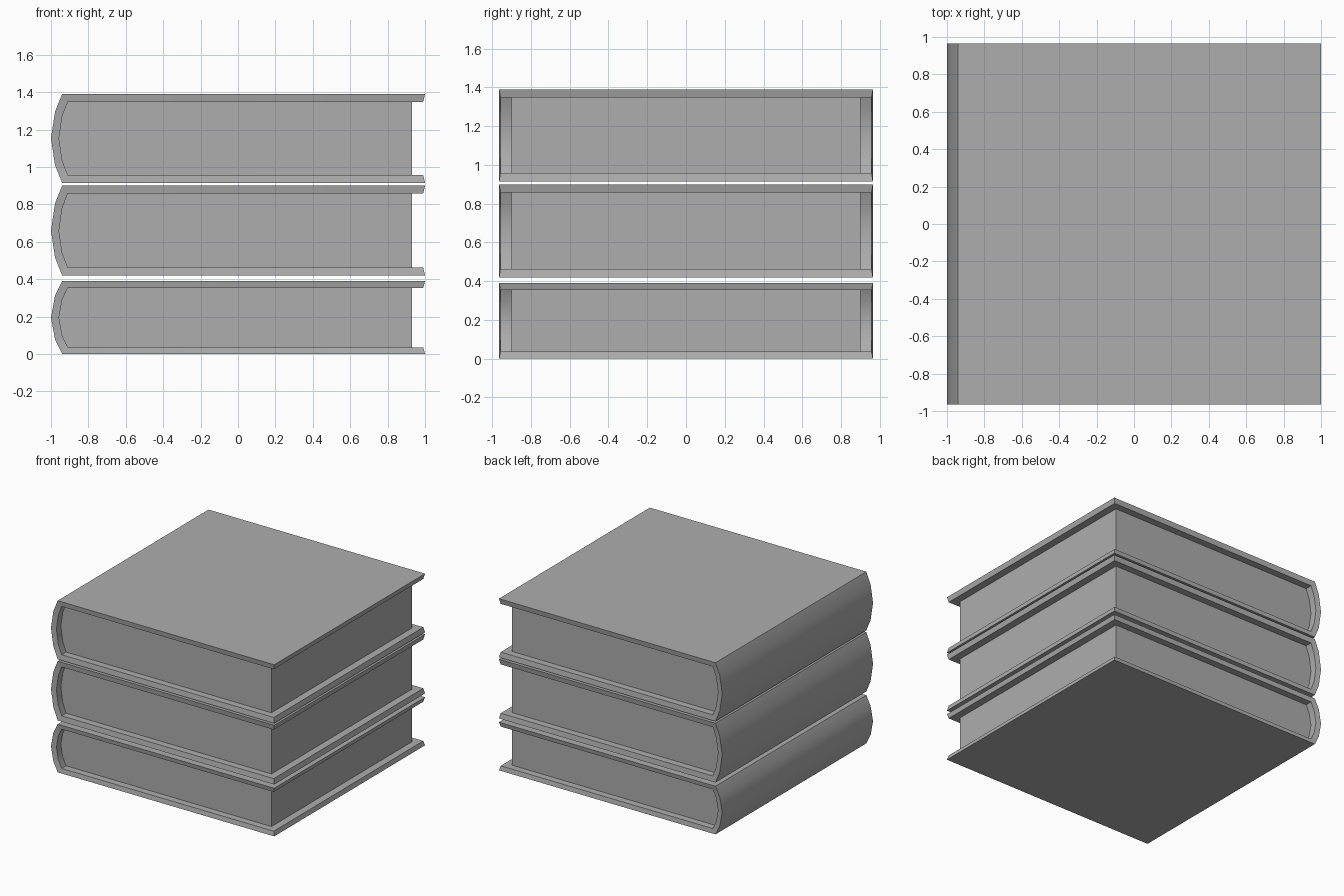
import bpy
import bmesh

cube = bpy.data.objects.get("Cube")
if cube:
    bpy.data.objects.remove(cube, do_unlink=True)

GREY = (0.42, 0.42, 0.42, 1.0)
grey = bpy.data.materials.new("plain grey")
grey.use_nodes = True
grey.diffuse_color = GREY
grey.node_tree.nodes["Principled BSDF"].inputs["Base Color"].default_value = GREY


def spine_profile(bottom, top, x_end, x_edge, x_bulge):
    """Open outline in x and z: along the top board, round the spine, back along the bottom."""
    mid, half = (top + bottom) / 2, (top - bottom) / 2
    curve = [(x_edge + (x_bulge - x_edge) * (1 - u * u), mid + u * half)
             for u in (1, 0.6, 0, -0.6, -1)]
    return [(x_end, top)] + curve + [(x_end, bottom)]


def finish(name, bm):
    bmesh.ops.recalc_face_normals(bm, faces=bm.faces)
    mesh = bpy.data.meshes.new(name)
    bm.to_mesh(mesh)
    bm.free()
    mesh.materials.append(grey)
    obj = bpy.data.objects.new(name, mesh)
    bpy.context.collection.objects.link(obj)
    bpy.ops.object.select_all(action="DESELECT")
    obj.select_set(True)
    bpy.context.view_layer.objects.active = obj
    bpy.ops.object.shade_smooth_by_angle(angle=0.52)


def ring(bm, profile, y):
    return [bm.verts.new((x, y, z)) for x, z in profile]


def strip(bm, a, b):
    for i in range(len(a) - 1):
        bm.faces.new((a[i], a[i + 1], b[i + 1], b[i]))


def build_book(label, bottom, top, board):
    outer = spine_profile(bottom, top, 1.0, -0.94, -1.0)
    inner = spine_profile(bottom + board, top - board, 0.99, -0.91, -0.957)

    # Cover: a wrapped shell whose rim slants in towards the pages
    bm = bmesh.new()
    loops = [ring(bm, outer, -0.965), ring(bm, inner, -0.957),
             ring(bm, inner, 0.957), ring(bm, outer, 0.965)]
    for i in range(4):
        strip(bm, loops[i], loops[(i + 1) % 4])
    for end in (0, -1):
        bm.faces.new([loop[end] for loop in loops])
    finish(label + "_book_cover", bm)

    # Pages: a solid block filling the cover, set back from its edges
    bm = bmesh.new()
    pages = spine_profile(bottom + board, top - board, 0.93, -0.91, -0.957)
    front, back = ring(bm, pages, -0.9), ring(bm, pages, 0.9)
    strip(bm, front + front[:1], back + back[:1])
    bm.faces.new(front)
    bm.faces.new(back)
    finish(label + "_book_pages", bm)


for label, bottom, top, board in (("bottom", 0.0, 0.39, 0.036),
                                  ("middle", 0.42, 0.9, 0.042),
                                  ("top", 0.915, 1.39, 0.042)):
    build_book(label, bottom, top, board)
